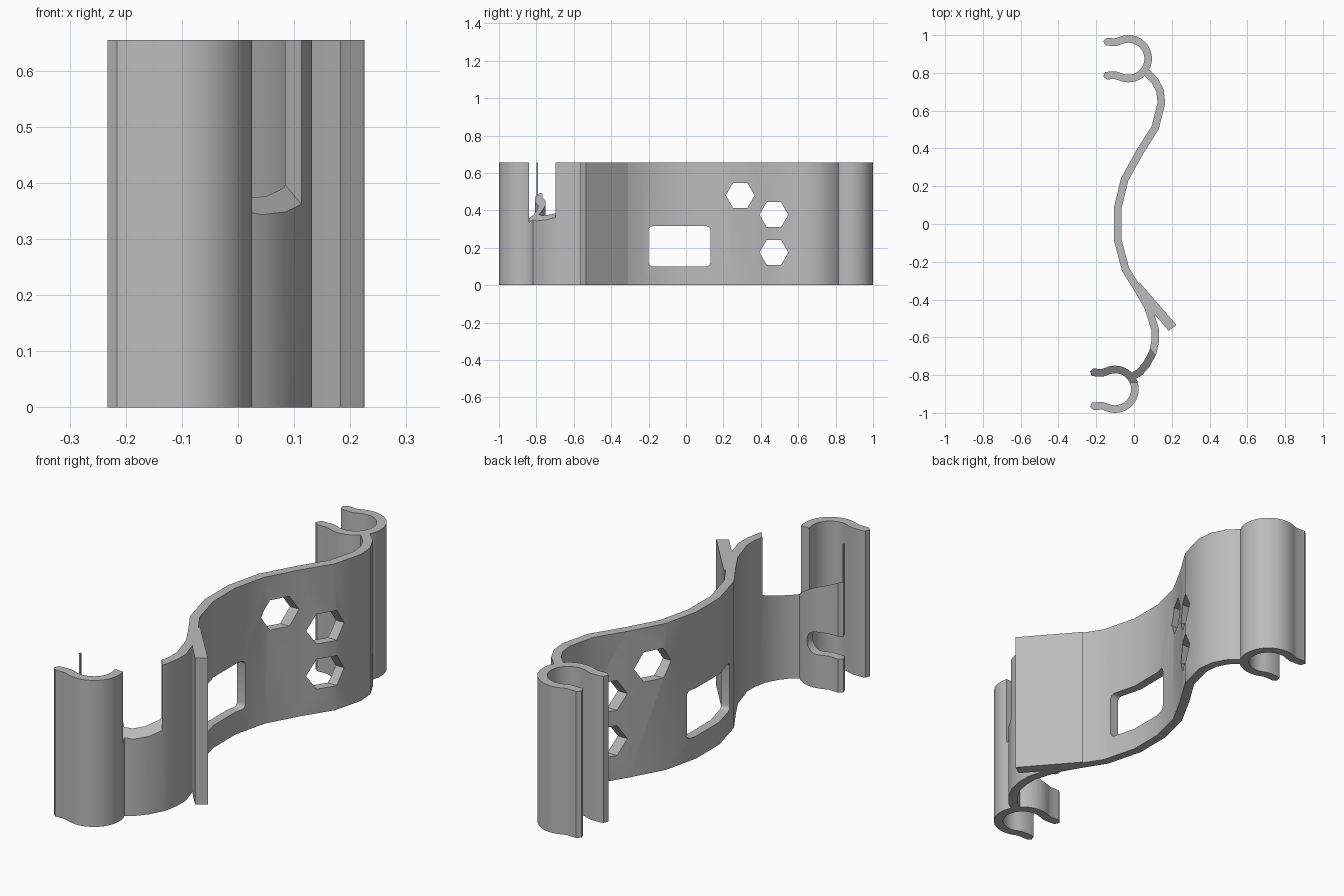
import bpy, bmesh, math
from mathutils import Vector

if "Cube" in bpy.data.objects:
    bpy.data.objects.remove(bpy.data.objects["Cube"])

H = 0.655   # height of the whole strip
T = 0.04    # wall thickness

grey = bpy.data.materials.new("plain grey")
grey.diffuse_color = (0.5, 0.5, 0.5, 1)
grey.use_nodes = True
grey.node_tree.nodes["Principled BSDF"].inputs["Base Color"].default_value = grey.diffuse_color


def prism(name, pts, lo, hi, axis="z"):
    """Extrude a closed 2D outline along an axis."""
    place = {"z": lambda a, b, h: (a, b, h),
             "x": lambda a, b, h: (h, a, b),
             "y": lambda a, b, h: (a, h, b)}[axis]
    bm = bmesh.new()
    low = [bm.verts.new(place(a, b, lo)) for a, b in pts]
    top = [bm.verts.new(place(a, b, hi)) for a, b in pts]
    bm.faces.new(low[::-1])
    bm.faces.new(top)
    n = len(pts)
    for i in range(n):
        j = (i + 1) % n
        bm.faces.new((low[i], low[j], top[j], top[i]))
    bmesh.ops.recalc_face_normals(bm, faces=bm.faces[:])
    me = bpy.data.meshes.new(name)
    bm.to_mesh(me)
    bm.free()
    me.materials.append(grey)
    ob = bpy.data.objects.new(name, me)
    bpy.context.collection.objects.link(ob)
    return ob


def thicken(path, widths):
    """Outline of a path given a width at each point."""
    p = [Vector(q) for q in path]
    left, right = [], []
    for i, q in enumerate(p):
        a = (q - p[i - 1]).normalized() if i else (p[1] - q).normalized()
        b = (p[i + 1] - q).normalized() if i < len(p) - 1 else a
        t = (a + b).normalized()
        n = Vector((-t.y, t.x)) * (widths[i] / 2 / max(t.dot(a), 0.5))
        left.append(tuple(q + n))
        right.append(tuple(q - n))
    return left + right[::-1]


def activate(ob):
    bpy.ops.object.select_all(action="DESELECT")
    ob.select_set(True)
    bpy.context.view_layer.objects.active = ob


def cut(ob, cutters):
    activate(ob)
    for c in cutters:
        m = ob.modifiers.new("cut", "BOOLEAN")
        m.operation, m.solver, m.object = "DIFFERENCE", "EXACT", c
        bpy.ops.object.modifier_apply(modifier=m.name)


def arc(cx, cy, r, a0, a1, n):
    return [(cx + r * math.cos(math.radians(a0 + (a1 - a0) * i / n)),
             cy + r * math.sin(math.radians(a0 + (a1 - a0) * i / n)))
            for i in range(n + 1)]


def clip(name, cx, cy):
    """Open ring with two straight lips towards -x."""
    lip = [(cx - 0.128, cy + 0.083), (cx - 0.112, cy + 0.089),
           (cx - 0.066, cy + 0.088)]
    path = lip + arc(cx, cy, 0.105, 116, -116, 26)
    path += [(x, 2 * cy - y) for x, y in lip[::-1]]
    w = [T] * len(path)
    w[0] = w[-1] = 0.024
    return prism(name, path and thicken(path, w), 0, H)


# Wavy band between the two clips
wave = [(0.055, 0.812), (0.075, 0.795), (0.11, 0.76), (0.138, 0.705),
        (0.145, 0.64), (0.112, 0.51), (0.03, 0.38), (-0.05, 0.235),
        (-0.087, 0.08), (-0.087, -0.08), (-0.045, -0.24), (0.02, -0.345),
        (0.075, -0.44), (0.112, -0.56), (0.112, -0.62), (0.1, -0.68),
        (0.068, -0.74), (0.03, -0.785), (-0.015, -0.812)]
band = prism("wavy_band", thicken(wave, [T] * len(wave)), 0, H)

# Clips at both ends and the straight fin
back_clip = clip("back_clip", -0.03, 0.875)
front_clip = clip("front_clip", -0.1, -0.875)
fin = prism("fin", [(0.03, -0.31), (0.225, -0.535), (0.183, -0.565),
                    (0.11, -0.48), (0.065, -0.42), (0.02, -0.345)], 0, H)

# Rounded window and hexagonal holes through the band
r = 0.02
window = []
for cy, cz, a in ((0.11, 0.295, 0), (-0.18, 0.295, 90),
                  (-0.18, 0.12, 180), (0.11, 0.12, 270)):
    window += arc(cy, cz, r, a, a + 90, 4)
cutters = [prism("window_cutter", window, -0.5, 0.5, "x")]
for cy, cz in ((0.29, 0.48), (0.47, 0.377), (0.47, 0.175)):
    cutters.append(prism("hex_cutter", arc(cy, cz, 0.077, 0, 300, 5),
                         -0.5, 0.5, "x"))

# Notch with a sloping floor, shared by the band and the front clip
notch = prism("notch_cutter", [(-0.3, -0.84), (0.2, -0.84), (0.2, -0.813),
                               (0.03, -0.587), (-0.3, -0.587)], 0, 1)
for v in notch.data.vertices:
    if v.co.z < 0.5:
        v.co.z = 0.36 - 0.5 * (v.co.x - 0.115) + 0.52 * (v.co.y + 0.70)

# Rounded slot in the tip of the notched lip
slot = prism("slot_cutter", [(-0.3, 0.15)] + arc(-0.12, 0.2, 0.05, -90, 90, 10)
             + [(-0.3, 0.25)], -0.84, -0.7, "y")

cut(band, cutters + [notch])
cut(front_clip, [notch, slot])
for c in cutters + [notch, slot]:
    bpy.data.objects.remove(c)

# Thin remnant of the lip standing above the notch
sliver = prism("lip_sliver", [(-0.227, -0.8), (-0.22, -0.8),
                              (-0.22, -0.79), (-0.227, -0.79)], 0.45, H)

for ob in (band, back_clip, front_clip, fin, sliver):
    activate(ob)
    bpy.ops.object.shade_smooth_by_angle(angle=math.radians(30))
